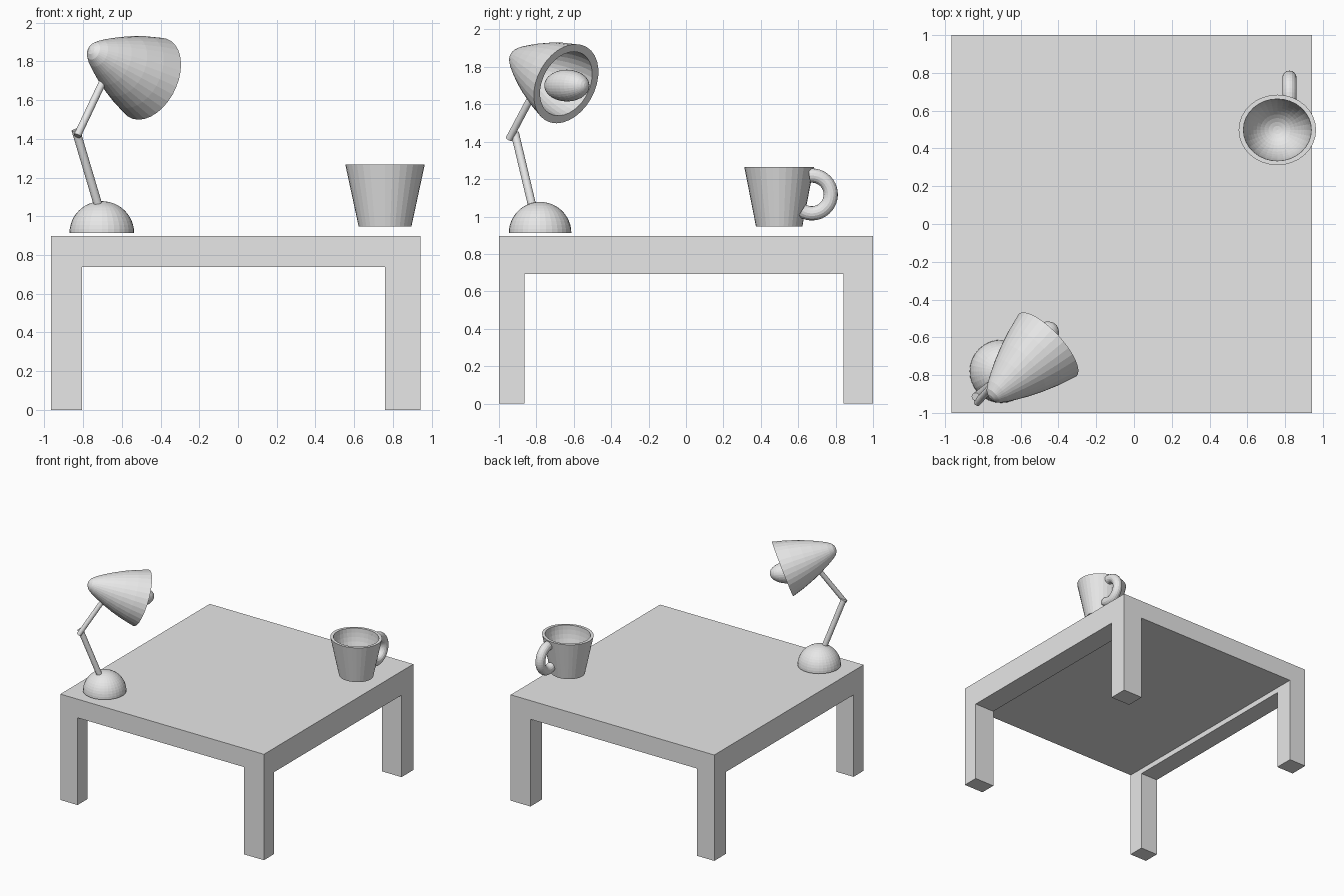
import bpy
import bmesh
from math import cos, sin, pi, radians
from mathutils import Matrix, Vector

cube = bpy.data.objects.get("Cube")
if cube:
    bpy.data.objects.remove(cube, do_unlink=True)

grey = bpy.data.materials.new("light_grey")
grey.use_nodes = True
grey.diffuse_color = (0.8, 0.8, 0.8, 1)
grey.node_tree.nodes["Principled BSDF"].inputs["Base Color"].default_value = (0.8, 0.8, 0.8, 1)


def finish(name, bm, matrix=Matrix()):
    bmesh.ops.remove_doubles(bm, verts=bm.verts, dist=0.0001)
    bmesh.ops.recalc_face_normals(bm, faces=bm.faces)
    bm.transform(matrix)
    mesh = bpy.data.meshes.new(name)
    bm.to_mesh(mesh)
    bm.free()
    mesh.materials.append(grey)
    obj = bpy.data.objects.new(name, mesh)
    bpy.context.collection.objects.link(obj)
    return obj


def lathe(name, profile, matrix, sides=32):
    """Revolve (radius, height) points around the local z axis."""
    bm = bmesh.new()
    verts = [bm.verts.new((r, 0, z)) for r, z in profile]
    edges = [bm.edges.new(pair) for pair in zip(verts, verts[1:])]
    bmesh.ops.spin(bm, geom=verts + edges, cent=(0, 0, 0), axis=(0, 0, 1),
                   angle=2 * pi, steps=sides)
    return finish(name, bm, matrix)


def aim(origin, direction):
    """Matrix placing local z along a direction."""
    turn = Vector(direction).to_track_quat('Z', 'Y').to_matrix().to_4x4()
    return Matrix.Translation(origin) @ turn


def prism(name, outline, x0, x1):
    """Extrude a (y, z) outline along x."""
    bm = bmesh.new()
    face = bm.faces.new([bm.verts.new((x0, y, z)) for y, z in outline])
    new = bmesh.ops.extrude_face_region(bm, geom=[face])["geom"]
    bmesh.ops.translate(bm, vec=(x1 - x0, 0, 0),
                        verts=[v for v in new if isinstance(v, bmesh.types.BMVert)])
    return finish(name, bm)


def rod(name, start, end, radius):
    a, b = Vector(start), Vector(end)
    length = (b - a).length
    return lathe(name, [(0, 0), (radius, 0), (radius, length), (0, length)],
                 aim(a, b - a))


def arc(radius, height, steps=12):
    """Quarter ellipse from the rim to the axis."""
    return [(radius * cos(i * pi / 2 / steps), height * sin(i * pi / 2 / steps))
            for i in range(steps + 1)]


# Table: slab on two side frames, each two legs joined by a rail
left, right = -0.965, 0.943
top, slab_bottom, rail_bottom = 0.897, 0.739, 0.694
front_leg, back_leg = -0.864, 0.842
prism("table_top", [(-1, slab_bottom), (1, slab_bottom), (1, top), (-1, top)], left, right)
frame = [(-1, 0), (front_leg, 0), (front_leg, rail_bottom), (back_leg, rail_bottom),
         (back_leg, 0), (1, 0), (1, slab_bottom), (-1, slab_bottom)]
prism("right_side_legs", frame, left, -0.804)
prism("left_side_legs", frame, 0.758, right)

# Lamp base and arms
lathe("lamp_base", [(0, 0)] + arc(0.167, 0.165), Matrix.Translation((-0.703, -0.78, 0.913)))
rod("lamp_lower_arm", (-0.714, -0.816, 1.03), (-0.838, -0.915, 1.447), 0.022)
rod("lamp_upper_arm", (-0.83, -0.946, 1.415), (-0.70, -0.80, 1.69), 0.019)

# Lamp shade: hollow rounded cone opening along its aim
outer = [(0.225, 0), (0.197, 0.1), (0.165, 0.19), (0.131, 0.27), (0.099, 0.335),
         (0.072, 0.385), (0.047, 0.42), (0.022, 0.436), (0, 0.44)]
inner = arc(0.182, 0.33)[::-1]
lathe("lamp_shade", inner + outer, aim((-0.457, -0.641, 1.71), (-0.69, -0.64, 0.34)))

# Bulb: stretched ball lying level
bm = bmesh.new()
bmesh.ops.create_uvsphere(bm, u_segments=32, v_segments=16, radius=1)
bm.transform(Matrix.Diagonal((0.085, 0.085, 0.148, 1)))
finish("lamp_bulb", bm, aim((-0.518, -0.637, 1.70), (1, 1, 0)))

# Mug: slightly oval tapered cup with a rounded hollow
cup = [(0, 0), (0.136, 0), (0.205, 0.32)]
hollow = [(r, 0.32 - z) for r, z in arc(0.18, 0.28)]
lathe("mug_cup", cup + hollow,
      Matrix.Translation((0.759, 0.498, 0.946)) @ Matrix.Diagonal((1, 0.91, 1, 1)))

# Mug handle: round tube swept through an arc
bm = bmesh.new()
ring = bmesh.ops.create_circle(bm, segments=16, radius=0.038, cap_ends=False)["verts"]
bm.transform(Matrix.Translation((0, 0.101, 0)) @ Matrix.Rotation(pi / 2, 4, 'Y'))
bmesh.ops.rotate(bm, verts=bm.verts, cent=(0, 0, 0),
                 matrix=Matrix.Rotation(pi / 2, 3, 'Y'))
start = Matrix.Rotation(radians(-122), 4, 'X')
bm.transform(start)
bmesh.ops.spin(bm, geom=bm.verts[:] + bm.edges[:], cent=(0, 0, 0), axis=(1, 0, 0),
               angle=radians(220), steps=24)
bmesh.ops.holes_fill(bm, edges=[e for e in bm.edges if e.is_boundary], sides=16)
finish("mug_handle", bm, Matrix.Translation((0.823, 0.673, 1.118)))
